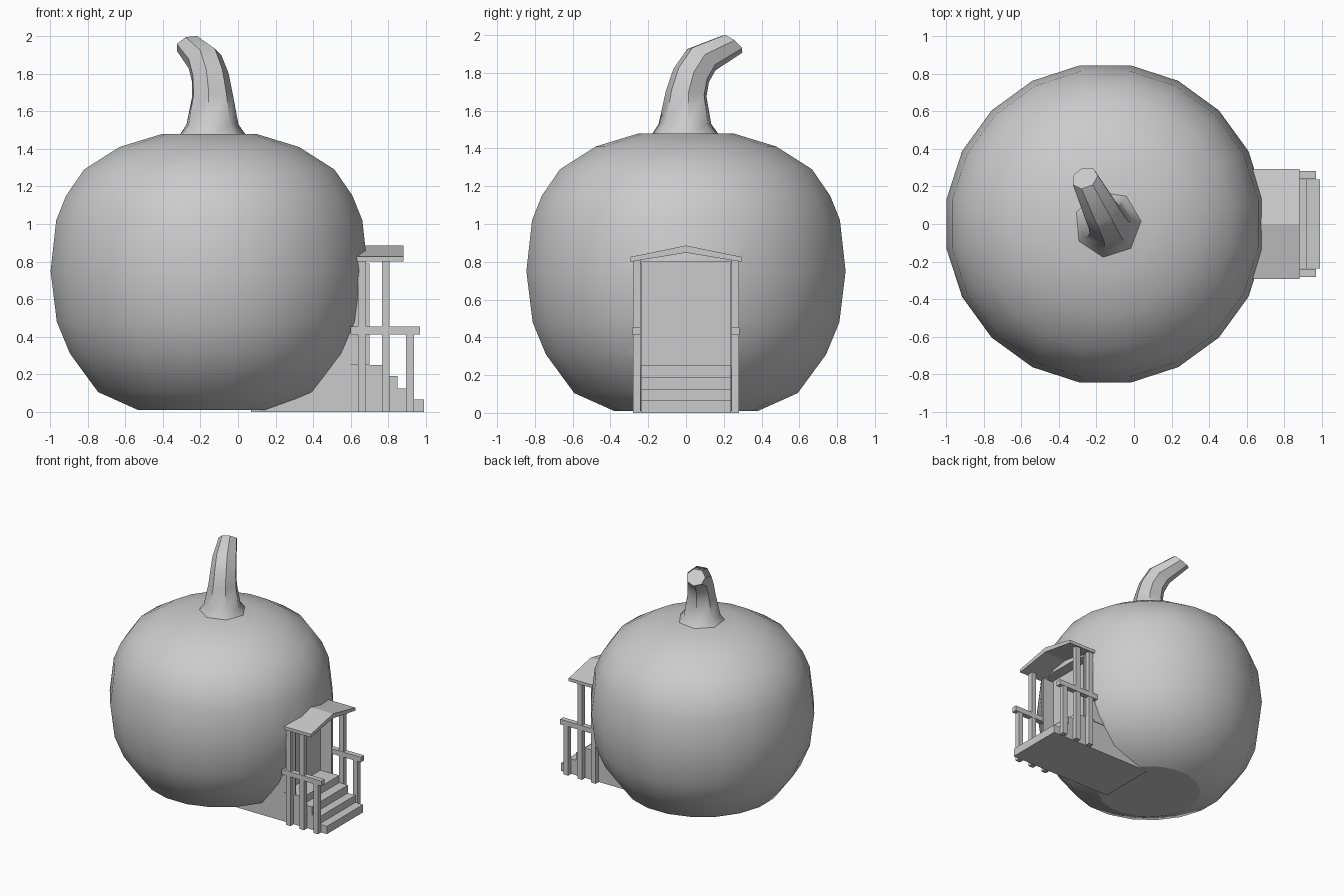
import bpy, bmesh, math
from mathutils import Vector, Matrix

if "Cube" in bpy.data.objects:
    bpy.data.objects.remove(bpy.data.objects["Cube"])

CX = -0.153  # pumpkin axis


def add_object(name, bm):
    bmesh.ops.recalc_face_normals(bm, faces=bm.faces[:])
    me = bpy.data.meshes.new(name)
    bm.to_mesh(me)
    bm.free()
    ob = bpy.data.objects.new(name, me)
    bpy.context.collection.objects.link(ob)
    return ob


def box(name, x0, x1, y0, y1, z0, z1):
    bm = bmesh.new()
    bmesh.ops.create_cube(bm, size=1)
    for v in bm.verts:
        v.co = ((x0 + x1) / 2 + v.co.x * (x1 - x0),
                (y0 + y1) / 2 + v.co.y * (y1 - y0),
                (z0 + z1) / 2 + v.co.z * (z1 - z0))
    return add_object(name, bm)


def prism(name, pts, offset):
    bm = bmesh.new()
    f = bm.faces.new([bm.verts.new(p) for p in pts])
    r = bmesh.ops.extrude_face_region(bm, geom=[f])
    top = [g for g in r['geom'] if isinstance(g, bmesh.types.BMVert)]
    bmesh.ops.translate(bm, verts=top, vec=offset)
    # the extrusion leaves the starting face in place or not: close any hole
    bmesh.ops.holes_fill(bm, edges=[e for e in bm.edges if e.is_boundary])
    return add_object(name, bm)


def loft(name, rings, sharp_bottom=False):
    bm = bmesh.new()
    loops = [[bm.verts.new(p) for p in ring] for ring in rings]
    n = len(loops[0])
    for a, b in zip(loops, loops[1:]):
        for i in range(n):
            j = (i + 1) % n
            bm.faces.new((a[i], a[j], b[j], b[i]))
    base = bm.faces.new(loops[0])
    bm.faces.new(loops[-1])
    if sharp_bottom:
        for e in base.edges:
            e.smooth = False
    return add_object(name, bm)


def smooth(ob, angle):
    bpy.ops.object.select_all(action='DESELECT')
    ob.select_set(True)
    bpy.context.view_layer.objects.active = ob
    bpy.ops.object.shade_smooth_by_angle(angle=math.radians(angle), keep_sharp_edges=True)


# Pumpkin body: 20-sided lathe, (apothem, height)
profile = [(0.38, 0.01), (0.592, 0.105), (0.742, 0.31), (0.812, 0.48), (0.845, 0.75),
           (0.815, 1.02), (0.763, 1.15), (0.667, 1.29), (0.478, 1.41), (0.25, 1.48)]
rings = []
for r, z in profile:
    r /= math.cos(math.pi / 20)
    rings.append([(CX + r * math.cos((i + 0.5) * math.pi / 10),
                   r * math.sin((i + 0.5) * math.pi / 10), z) for i in range(20)])
pumpkin = loft("pumpkin_body", rings, True)

# Doorway cut into the body
cutter = box("doorway_cutter", 0.59, 1.0, -0.245, 0.245, 0.2, 0.80)
cutter.hide_render = True
mod = pumpkin.modifiers.new("doorway", 'BOOLEAN')
mod.operation = 'DIFFERENCE'
mod.object = cutter
bpy.context.view_layer.objects.active = pumpkin
bpy.ops.object.modifier_apply(modifier=mod.name)
bpy.data.objects.remove(cutter)
smooth(pumpkin, 38)

# Stem: 7-sided, bending back and left; (centre, radius, tilt in degrees)
lean = Vector((-0.45, 0.9, 0)).normalized()
axis = Vector((0, 0, 1)).cross(lean)
stem_rings = []
for c, r, tilt in [((-0.14, 0, 1.475), 0.182, 0), ((-0.14, -0.003, 1.53), 0.143, 0),
                   ((-0.14, 0.003, 1.69), 0.112, 8), ((-0.152, 0.03, 1.79), 0.103, 22),
                   ((-0.18, 0.085, 1.875), 0.096, 40), ((-0.262, 0.245, 1.955), 0.073, 42)]:
    rot = Matrix.Rotation(math.radians(tilt), 3, axis)
    ring = []
    for i in range(7):
        a = math.radians(5) + i * math.tau / 7
        ring.append(Vector(c) + rot @ Vector((r * math.cos(a), r * math.sin(a), 0)))
    stem_rings.append(ring)
smooth(loft("stem", stem_rings), 45)

# Stairs with porch floor
steps = [(0.07, 0), (0.99, 0), (0.99, 0.065), (0.92, 0.065), (0.92, 0.125), (0.85, 0.125),
         (0.85, 0.19), (0.77, 0.19), (0.77, 0.25), (0.07, 0.25)]
prism("stairs", [(x, -0.238, z) for x, z in steps], (0, 0.476, 0))

# Door panel
box("door", 0.50, 0.60, -0.243, 0.243, 0.24, 0.80)

# Posts, railings and door jambs on both sides
for side, s in (("left", -1), ("right", 1)):
    def mirrored(name, x0, x1, a, b, z0, z1):
        y0, y1 = sorted((a * s, b * s))
        box(f"{side}_{name}", x0, x1, y0, y1, z0, z1)
    mirrored("wall_post", 0.64, 0.682, 0.242, 0.28, 0, 0.81)
    mirrored("porch_post", 0.766, 0.808, 0.242, 0.28, 0, 0.81)
    mirrored("newel_post", 0.895, 0.936, 0.242, 0.28, 0, 0.415)
    mirrored("handrail", 0.60, 0.968, 0.24, 0.282, 0.412, 0.454)
    mirrored("door_jamb", 0.60, 0.70, 0.234, 0.246, 0.25, 0.79)

# Gabled porch roof
gable = [(-0.293, 0.80), (0, 0.848), (0.293, 0.80), (0.293, 0.826), (0, 0.886), (-0.293, 0.826)]
prism("porch_roof", [(0.60, y, z) for y, z in gable], (0.28, 0, 0))
